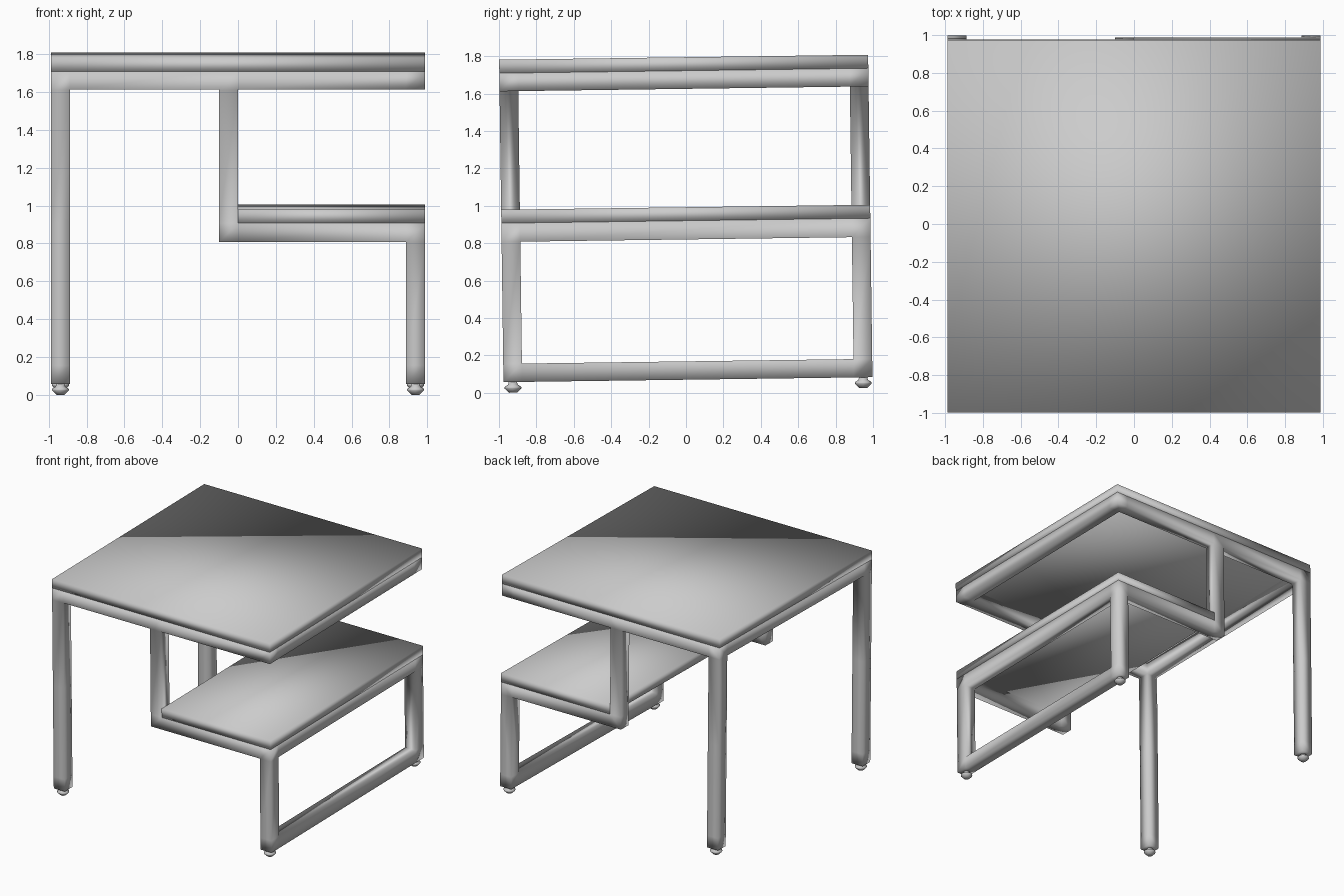
import bpy, bmesh, math
from mathutils import Vector

if "Cube" in bpy.data.objects:
    bpy.data.objects.remove(bpy.data.objects["Cube"])

TILT = 0.0135            # the whole table leans slightly about x
XS = [-0.988, -0.888, -0.10, 0.0, 0.888, 0.988]
YS = [-0.975, -0.875, 0.898, 0.998]
ZS = [0.07, 0.168, 0.82, 0.92, 1.625, 1.722]


def finish(bm, name):
    bmesh.ops.recalc_face_normals(bm, faces=bm.faces)
    me = bpy.data.meshes.new(name)
    bm.to_mesh(me)
    bm.free()
    ob = bpy.data.objects.new(name, me)
    bpy.context.collection.objects.link(ob)
    ob.rotation_euler.x = TILT
    me.shade_smooth()
    return ob


def grid_solid(name, xs, ys, zs, cells):
    """Welded solid from filled cells of a grid: only outer faces are made."""
    bm = bmesh.new()
    verts = {}

    def vert(k):
        if k not in verts:
            verts[k] = bm.verts.new((xs[k[0]], ys[k[1]], zs[k[2]]))
        return verts[k]

    for c in sorted(cells):
        for axis in range(3):
            a, b = [i for i in range(3) if i != axis]
            for side in (0, 1):
                n = list(c)
                n[axis] += 1 if side else -1
                if tuple(n) in cells:
                    continue
                ring = []
                for da, db in ((0, 0), (1, 0), (1, 1), (0, 1)):
                    k = list(c)
                    k[axis] += side
                    k[a] += da
                    k[b] += db
                    ring.append(vert(tuple(k)))
                bm.faces.new(ring)
    return finish(bm, name)


# tube frame: stepped front and back frames joined by cross rails
side = {(0, z) for z in range(5)} | {(x, 4) for x in range(5)}
side |= {(2, 2), (2, 3), (3, 2), (4, 0), (4, 1), (4, 2)}
cells = {(x, y, z) for x, z in side for y in (0, 2)}
cells |= {(x, 1, z) for x, z in ((0, 4), (4, 4), (4, 2), (4, 0))}
grid_solid("tube_frame", XS, YS, ZS, cells)

# table top and lower shelf
ends = [YS[0], YS[-1]]
grid_solid("table_top", [XS[0], XS[-1]], ends, [1.722, 1.794], {(0, 0, 0)})
grid_solid("lower_shelf", [0.0, XS[-1]], ends, [0.92, 0.992], {(0, 0, 0)})


# small turned feet under the four legs
def foot(name, x, y, sides=12):
    bm = bmesh.new()
    profile = [(0.022, 0.07), (0.026, 0.056), (0.045, 0.044),
               (0.045, 0.036), (0.022, 0.013)]
    rings = []
    for r, z in profile:
        rings.append([bm.verts.new((x + r * math.cos(t * math.tau / sides),
                                    y + r * math.sin(t * math.tau / sides), z))
                      for t in range(sides)])
    for lo, hi in zip(rings, rings[1:]):
        for i in range(sides):
            j = (i + 1) % sides
            bm.faces.new((lo[i], lo[j], hi[j], hi[i]))
    bm.faces.new(rings[0])
    bm.faces.new(rings[-1])
    finish(bm, name)


for xn, x in (("left", -0.938), ("right", 0.938)):
    for yn, y in (("front", -0.925), ("back", 0.948)):
        foot(f"{yn}_{xn}_foot", x, y)
